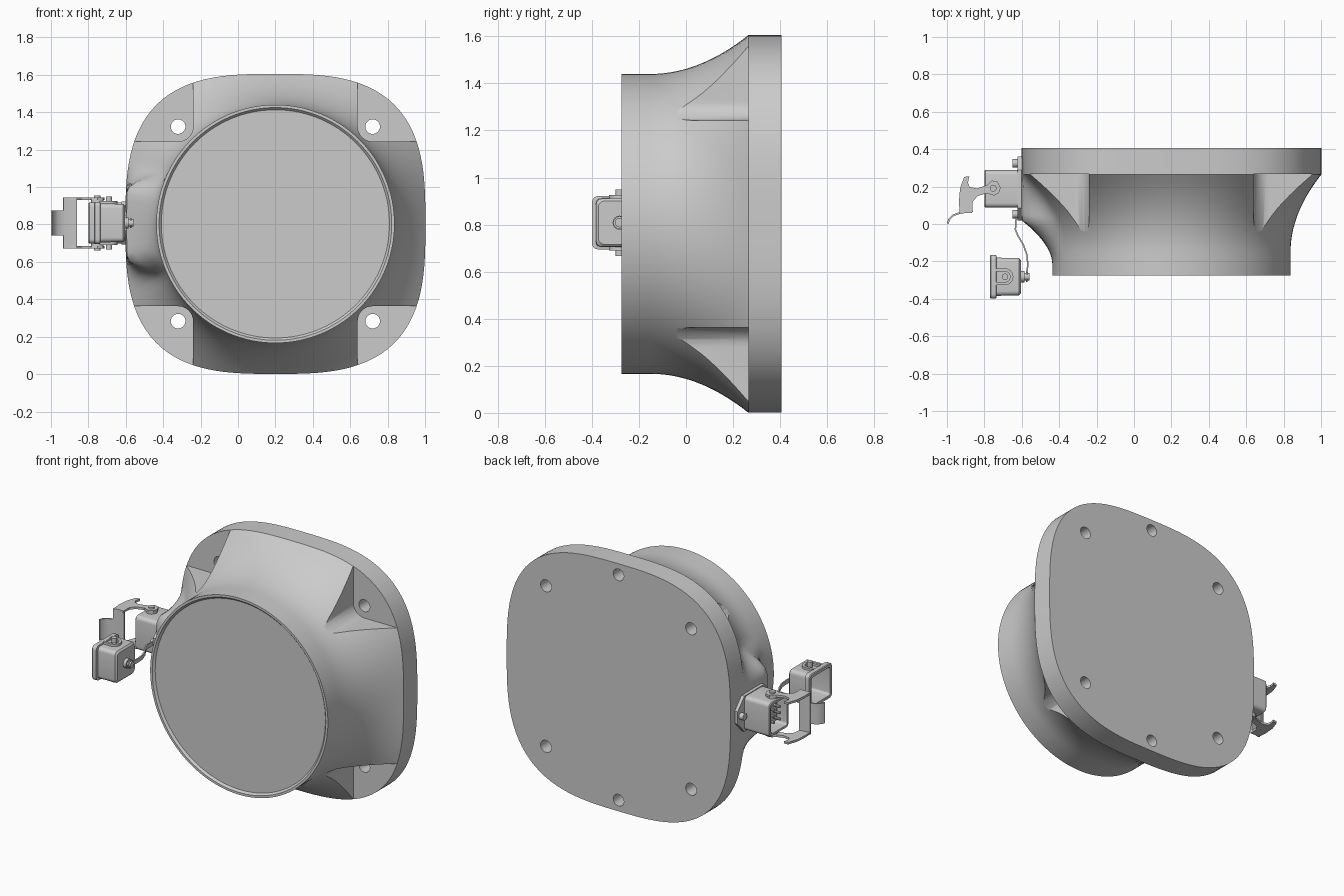
import bpy, bmesh, math
from mathutils import Vector

if "Cube" in bpy.data.objects:
    bpy.data.objects.remove(bpy.data.objects["Cube"])

CX, CZ, PI = 0.2, 0.803, math.pi

def loft(name, rings):
    """Skin a list of equal-length rings and cap both ends."""
    bm = bmesh.new()
    vs = [[bm.verts.new(p) for p in r] for r in rings]
    n = len(rings[0])
    for a, b in zip(vs, vs[1:]):
        for i in range(n):
            j = (i + 1) % n
            bm.faces.new((a[i], a[j], b[j], b[i]))
    bm.faces.new(vs[0][::-1])
    bm.faces.new(vs[-1])
    bmesh.ops.recalc_face_normals(bm, faces=bm.faces)
    me = bpy.data.meshes.new(name)
    bm.to_mesh(me)
    bm.free()
    ob = bpy.data.objects.new(name, me)
    bpy.context.collection.objects.link(ob)
    return ob

def place(pts, axis, d):
    if axis == 'x':
        return [(d, a, b) for a, b in pts]
    if axis == 'y':
        return [(a, d, b) for a, b in pts]
    return [(a, b, d) for a, b in pts]

def prism(name, pts, axis, lo, hi):
    return loft(name, [place(pts, axis, lo), place(pts, axis, hi)])

def circle(a, b, r, n=24):
    return [(a + r * math.cos(2 * PI * i / n), b + r * math.sin(2 * PI * i / n)) for i in range(n)]

def rrect(a, b, w, h, r, n=5):
    """Rounded rectangle around (a, b) with half sizes w, h."""
    pts = []
    for k, (sx, sy) in enumerate(((1, 1), (-1, 1), (-1, -1), (1, -1))):
        for i in range(n + 1):
            t = PI / 2 * (k + i / n)
            pts.append((a + sx * (w - r) + r * math.cos(t), b + sy * (h - r) + r * math.sin(t)))
    return pts

def cut(target, cutter):
    cutter.hide_render = True
    m = target.modifiers.new('cut', 'BOOLEAN')
    m.operation, m.object, m.solver = 'DIFFERENCE', cutter, 'EXACT'
    bpy.context.view_layer.objects.active = target
    bpy.ops.object.modifier_apply(modifier=m.name)
    bpy.data.objects.remove(cutter)

def strip(name, path, half, thick):
    """Bent sheet: (x, y) path with a thickness, extruded along z about z = 0.808."""
    left, right = [], []
    for i, p in enumerate(path):
        d = Vector(path[min(i + 1, len(path) - 1)]) - Vector(path[max(i - 1, 0)])
        nrm = Vector((-d.y, d.x)).normalized() * thick / 2
        left.append(tuple(Vector(p) + nrm))
        right.append(tuple(Vector(p) - nrm))
    return prism(name, left + right[::-1], 'z', 0.808 - half, 0.808 + half)

# Body: round nose flaring into a squarish mounting flange
N = 128
def section(y, r=0.637):
    ring = []
    for i in range(N):
        t = 2 * PI * i / N
        c, s = math.cos(t), math.sin(t)
        k = 0.802 / (abs(c) ** 3 + abs(s) ** 3) ** (1 / 3)
        u = min(max((y + 0.15) / 0.415, 0), 1) ** 2
        # fuller swelling behind the connector on the left
        ub = min(max((y + 0.21) / 0.23, 0), 1) ** 1.8
        w = 0
        if c < 0:
            w = min(max((0.36 - abs(k * s)) / 0.2, 0), 1)
            w = w * w * (3 - 2 * w)
        u = max(u, u + (ub - u) * w)
        rad = r + (k - r) * u
        ring.append((CX + rad * c, y, CZ + rad * s))
    return ring

ys = [-0.275, -0.21] + [-0.18 + 0.445 * i / 16 for i in range(17)] + [0.405]
body = loft('flared_housing', [section(-0.262, 0.61), section(-0.275, 0.622)] + [section(y) for y in ys])

# Corner pockets, then bolt holes
for sx in (-1, 1):
    for sz in (-1, 1):
        arc = [(0.52 - 0.08 * math.cos(a), 0.52 - 0.08 * math.sin(a)) for a in [PI / 2 * i / 8 for i in range(9)]]
        pts = [(0.44, 1.0)] + arc + [(1.0, 0.44), (1.0, 1.0)]
        cut(body, prism('pocket_cutter', [(CX + sx * a, CZ + sz * b) for a, b in pts], 'y', -0.5, 0.266))
        cut(body, prism('hole_cutter', circle(CX + sx * 0.52, CZ + sz * 0.52, 0.039), 'y', 0.1, 0.6))
for sz in (-1, 1):
    cut(body, prism('hole_cutter', circle(CX, CZ + sz * 0.73, 0.038), 'y', 0.32, 0.6))

# Connector base plate with two bolts
Z = 0.808
plate = [(0.02, Z - .04), (0.085, Z - .115), (0.29, Z - .115), (0.36, Z - .04),
         (0.36, Z + .04), (0.29, Z + .115), (0.085, Z + .115), (0.02, Z + .04)]
prism('connector_plate', plate, 'x', -0.622, -0.58)
for y in (0.052, 0.325):
    prism('plate_bolt', circle(y, Z, 0.022, 16), 'x', -0.65, -0.61)

# Open socket and cover shells share one helper (opening faces -x)
def shell(name, y, steps, wall, floor):
    rings = [place(rrect(y, Z, w, h, 0.025), 'x', x) for x, w, h in steps]
    x, w, h = steps[-1]
    for d in (x, floor):
        rings.append(place(rrect(y, Z, w - wall, h - wall, 0.015), 'x', d))
    return loft(name, rings)

shell('socket_shell', 0.188, [(-0.61, .1, .11), (-0.795, .1, .11), (-0.8, .096, .106)], 0.014, -0.66)
prism('socket_insert', rrect(0.188, Z, 0.062, 0.07, 0.01), 'x', -0.74, -0.65)
for y in (0.158, 0.218):
    for z in (-0.04, 0, 0.04):
        prism('contact_pin', circle(y, Z + z, 0.009, 10), 'x', -0.785, -0.73)
shell('cover_shell', -0.282, [(-0.605, .09, .092), (-0.615, .1, .102), (-0.735, .102, .104),
      (-0.737, .117, .113), (-0.765, .117, .113), (-0.77, .113, .109)], 0.018, -0.63)

# Pivot bosses, latch arms and cover ridges, mirrored above and below
arm = [(-0.88, .255), (-0.908, .252), (-0.93, .19), (-0.936, .12), (-0.932, .06), (-0.865, .06),
       (-0.862, .12), (-0.835, .15), (-0.785, .165), (-0.75, .152), (-0.722, .165), (-0.713, .195),
       (-0.73, .228), (-0.76, .232), (-0.785, .208), (-0.84, .19), (-0.878, .198), (-0.888, .22)]
for s in (-1, 1):
    def slab(name, pts, lo, hi):
        return prism(name, pts, 'z', Z + s * lo, Z + s * hi)
    slab('pivot_boss', circle(-0.753, 0.191, 0.034), 0.105, 0.133)
    slab('pivot_pin', circle(-0.753, 0.191, 0.018, 16), 0.13, 0.146)
    slab('latch_arm', arm, 0.122, 0.136)
    outer = [(-0.69 + 0.045 * math.sin(a), -0.282 + 0.045 * math.cos(a)) for a in [PI * i / 12 for i in range(13)]]
    inner = [(-0.69 + 0.028 * math.sin(a), -0.282 + 0.028 * math.cos(a)) for a in [PI * i / 12 for i in range(13)]]
    ridge = [(-0.74, -0.237)] + outer + [(-0.74, -0.327), (-0.74, -0.31)] + inner[::-1] + [(-0.74, -0.254)]
    slab('cover_ridge', ridge, 0.095, 0.118)
    slab('cover_pin', circle(-0.69, -0.282, 0.017, 16), 0.095, 0.142)

# Latch bridge and curled finger tab
strip('latch_bridge', [(-0.862, .07), (-0.9, .066), (-0.934, .058)], 0.136, 0.012)
strip('latch_tab', [(-0.89, .067), (-0.93, .06), (-0.965, .047), (-0.988, .026), (-0.996, .002)], 0.067, 0.01)

# Cover eyelet screw and tether strap
prism('eyelet_collar', circle(-0.282, Z, 0.03, 16), 'x', -0.61, -0.585)
prism('eyelet_screw', circle(-0.282, Z, 0.02, 16), 'x', -0.59, -0.56)
prism('tether_ring', circle(-0.282, Z, 0.027, 16), 'x', -0.577, -0.57)
strip('tether_strap', [(-0.573, -.28), (-0.568, -.215), (-0.572, -.165), (-0.592, -.11), (-0.622, -.06),
                       (-0.634, -.03), (-0.632, .01), (-0.628, .055)], 0.013, 0.008)

# Smooth rounded surfaces, keep edges sharp
for ob in bpy.context.scene.objects:
    bpy.ops.object.select_all(action='DESELECT')
    ob.select_set(True)
    bpy.context.view_layer.objects.active = ob
    bpy.ops.object.shade_smooth_by_angle(angle=math.radians(30))
